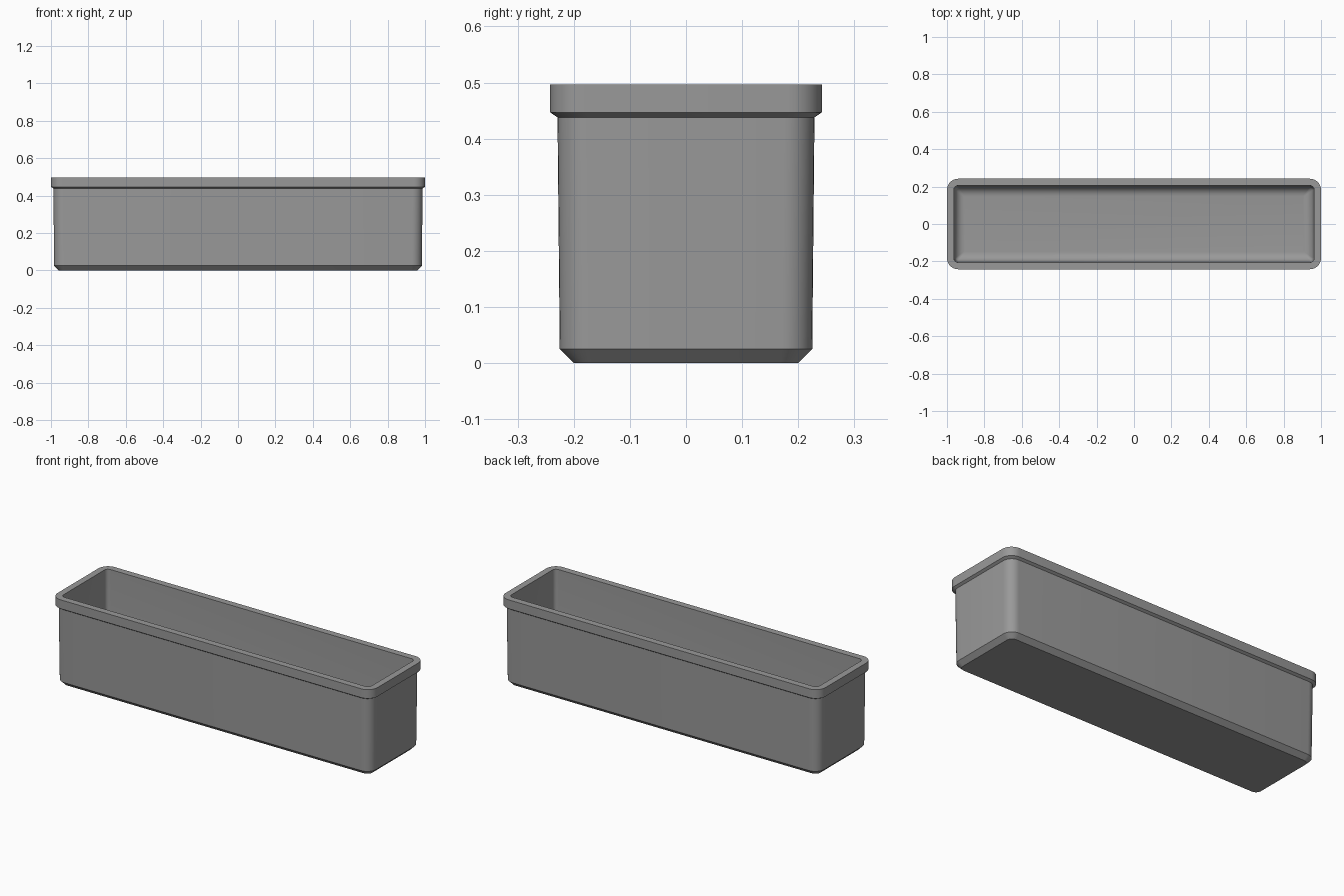
import bpy, bmesh, math

if "Cube" in bpy.data.objects:
    bpy.data.objects.remove(bpy.data.objects["Cube"])

SEG = 8  # segments per rounded corner

def ring(bm, hx, hy, r, z):
    """Rounded rectangle loop of vertices at height z."""
    verts = []
    for k, (sx, sy) in enumerate([(1, 1), (-1, 1), (-1, -1), (1, -1)]):
        for i in range(SEG + 1):
            a = math.pi / 2 * (k + i / SEG)
            verts.append(bm.verts.new((sx * (hx - r) + r * math.cos(a),
                                       sy * (hy - r) + r * math.sin(a), z)))
    return verts

# Section from the underside, up the outside, over the rim, down the inside:
# (half length, half width, corner radius, height)
section = [
    (0.958, 0.200, 0.032, 0.0),
    (0.983, 0.225, 0.055, 0.025),
    (0.987, 0.229, 0.055, 0.438),
    (1.000, 0.242, 0.060, 0.447),
    (1.000, 0.242, 0.060, 0.497),
    (0.963, 0.205, 0.022, 0.497),
]
# Inner wall rounding into the floor
FLOOR, FILLET = 0.025, 0.05
for i in range(7):
    a = math.pi / 2 * i / 6
    d = FILLET * (1 - math.cos(a))
    section.append((0.958 - d, 0.200 - d, 0.020 - 0.015 * i / 6,
                    FLOOR + FILLET * (1 - math.sin(a))))

bm = bmesh.new()
rings = [ring(bm, *s) for s in section]
for lo, hi in zip(rings, rings[1:]):
    n = len(lo)
    for i in range(n):
        j = (i + 1) % n
        bm.faces.new((lo[i], lo[j], hi[j], hi[i]))
bm.faces.new(rings[0][::-1])   # underside
bm.faces.new(rings[-1])        # inner floor
bmesh.ops.recalc_face_normals(bm, faces=bm.faces)

mesh = bpy.data.meshes.new("planter_trough")
bm.to_mesh(mesh)
bm.free()
trough = bpy.data.objects.new("planter_trough", mesh)
bpy.context.collection.objects.link(trough)

grey = bpy.data.materials.new("grey plastic")
grey.diffuse_color = (0.32, 0.32, 0.32, 1)
grey.use_nodes = True
grey.node_tree.nodes["Principled BSDF"].inputs["Base Color"].default_value = grey.diffuse_color
mesh.materials.append(grey)

# Smooth corners, sharp rim and base edges
bpy.context.view_layer.objects.active = trough
trough.select_set(True)
bpy.ops.object.shade_smooth_by_angle(angle=math.radians(30))
